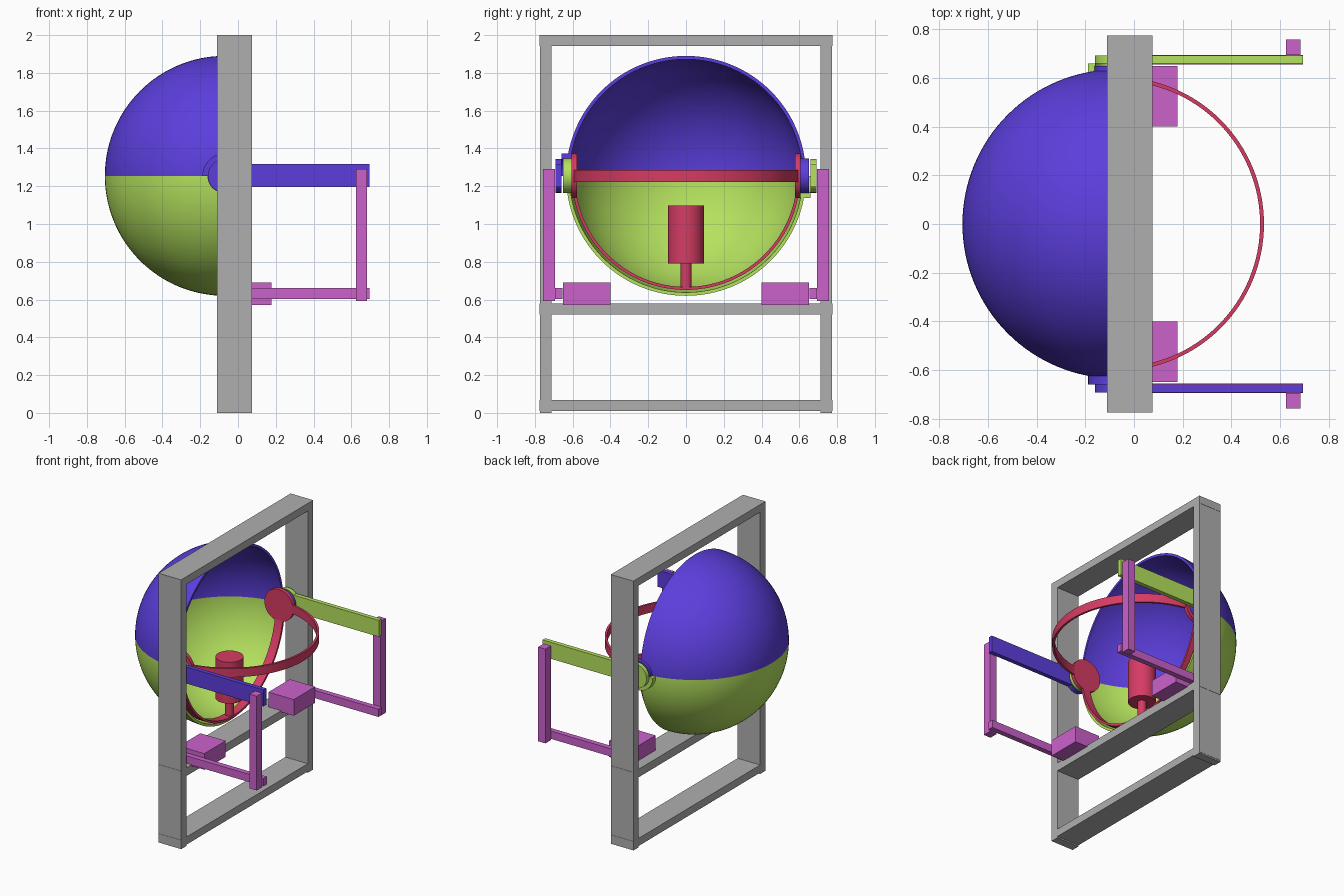
import bpy, bmesh, math

if "Cube" in bpy.data.objects:
    bpy.data.objects.remove(bpy.data.objects["Cube"])

C = (-0.07, 0.0, 1.255)   # centre of the spherical valve
R = 0.635                 # outer shell radius


def material(name, rgb):
    m = bpy.data.materials.new(name)
    m.diffuse_color = (*rgb, 1)
    m.use_nodes = True
    m.node_tree.nodes["Principled BSDF"].inputs["Base Color"].default_value = m.diffuse_color
    return m


GREY = material("frame grey", (0.43, 0.43, 0.43))
BLUE = material("violet blue", (0.107, 0.048, 0.72))
GREEN = material("lime green", (0.46, 0.76, 0.112))
RED = material("crimson", (0.67, 0.045, 0.127))
PINK = material("orchid", (0.60, 0.122, 0.60))


def finish(bm, name, mat, smooth=False):
    bmesh.ops.recalc_face_normals(bm, faces=bm.faces)
    me = bpy.data.meshes.new(name)
    bm.to_mesh(me)
    bm.free()
    me.materials.append(mat)
    ob = bpy.data.objects.new(name, me)
    bpy.context.collection.objects.link(ob)
    if smooth:
        bpy.ops.object.select_all(action='DESELECT')
        ob.select_set(True)
        bpy.context.view_layer.objects.active = ob
        bpy.ops.object.shade_smooth_by_angle(angle=math.radians(35))
    return ob


def box(name, mat, x, y, z):
    """Box from (min, max) ranges."""
    bm = bmesh.new()
    bmesh.ops.create_cube(bm, size=1)
    for v in bm.verts:
        for i, (a, b) in enumerate((x, y, z)):
            v.co[i] = (a + b) / 2 + v.co[i] * (b - a)
    return finish(bm, name, mat)


def sweep(name, mat, profile, axis, a0=0, a1=360, n=48):
    """Revolve a closed (radius, height) profile about an axis through C."""
    place = {'x': lambda c, s, h: (h, c, s),
             'y': lambda c, s, h: (c, h, s),
             'z': lambda c, s, h: (c, s, h)}[axis]
    bm = bmesh.new()
    rings = []
    for i in range(n + 1):
        a = math.radians(a0 + (a1 - a0) * i / n)
        ring = []
        for r, h in profile:
            p = place(r * math.cos(a), r * math.sin(a), h)
            ring.append(bm.verts.new([p[k] + C[k] for k in range(3)]))
        rings.append(ring)
    m = len(profile)
    for i in range(n):
        for j in range(m):
            k = (j + 1) % m
            if profile[j][0] < 1e-6 and profile[k][0] < 1e-6:
                continue
            bm.faces.new((rings[i][j], rings[i][k], rings[i + 1][k], rings[i + 1][j]))
    if a1 - a0 < 360:
        bm.faces.new(rings[0])
        bm.faces.new(rings[-1])
    bmesh.ops.remove_doubles(bm, verts=bm.verts, dist=1e-5)
    return finish(bm, name, mat, True)


def slab(r0, r1, h0, h1):
    return [(r0, h0), (r1, h0), (r1, h1), (r0, h1)]


def span(s, a, b):
    return tuple(sorted((s * a, s * b)))


# Stand frame
FX = (-0.11, 0.075)
for s, side in ((-1, "front"), (1, "back")):
    box(side + "_post", GREY, FX, span(s, 0.713, 0.773), (0, 2))
for label, z in (("bottom", (0.01, 0.067)), ("middle", (0.52, 0.58)), ("top", (1.943, 2.0))):
    box(label + "_beam", GREY, FX, (-0.775, 0.775), z)

# Quarter-sphere shells
N = 64
T = [math.pi * i / N for i in range(N + 1)]
arc = lambda r: [(r * abs(math.sin(t)) if 0 < i < N else 0.0, -r * math.cos(t))
                 for i, t in enumerate(T)]
shell = arc(R) + arc(R - 0.018)[::-1]
sweep("upper_shell", BLUE, shell, 'y', 90, 180, 32)
sweep("lower_shell", GREEN, shell, 'y', 180, 270, 32)

# Pivot hubs, shell tabs, levers and drive cranks on both sides
for s, side, own, other, a0 in ((-1, "front", BLUE, GREEN, 90), (1, "back", GREEN, BLUE, 180)):
    sweep(side + "_shell_tab", own, slab(0.088, 0.118, *span(s, 0.60, 0.66)), 'y', a0, a0 + 90, 16)
    sweep(side + "_inner_hub", other, slab(0, 0.092, *span(s, 0.605, 0.65)), 'y')
    sweep(side + "_lever_hub", own, slab(0, 0.09, *span(s, 0.66, 0.692)), 'y')
    box(side + "_lever", own, (C[0], 0.695), span(s, 0.66, 0.692), (1.195, 1.317))
    sweep(side + "_pivot_plate", RED, slab(0, 0.118, *span(s, 0.578, 0.605)), 'y')
    box(side + "_connecting_rod", PINK, (0.625, 0.684), span(s, 0.694, 0.757), (0.592, 1.292))
    box(side + "_crank", PINK, (0.04, 0.695), span(s, 0.655, 0.694), (0.602, 0.66))
    box(side + "_servo", PINK, (-0.03, 0.178), span(s, 0.40, 0.65), (0.57, 0.69))

# Inner support hoops
hoop = slab(0.588, 0.604, -0.032, 0.032)
sweep("horizontal_hoop", RED, hoop, 'z', -90, 90, 64)
sweep("lower_hoop", RED, hoop, 'x', 180, 360, 64)

# Lamp on its stem
sweep("lamp_body", RED, slab(0, 0.094, -0.465, -0.158), 'z')
sweep("lamp_stem", RED, slab(0, 0.03, -0.595, -0.46), 'z', n=24)
